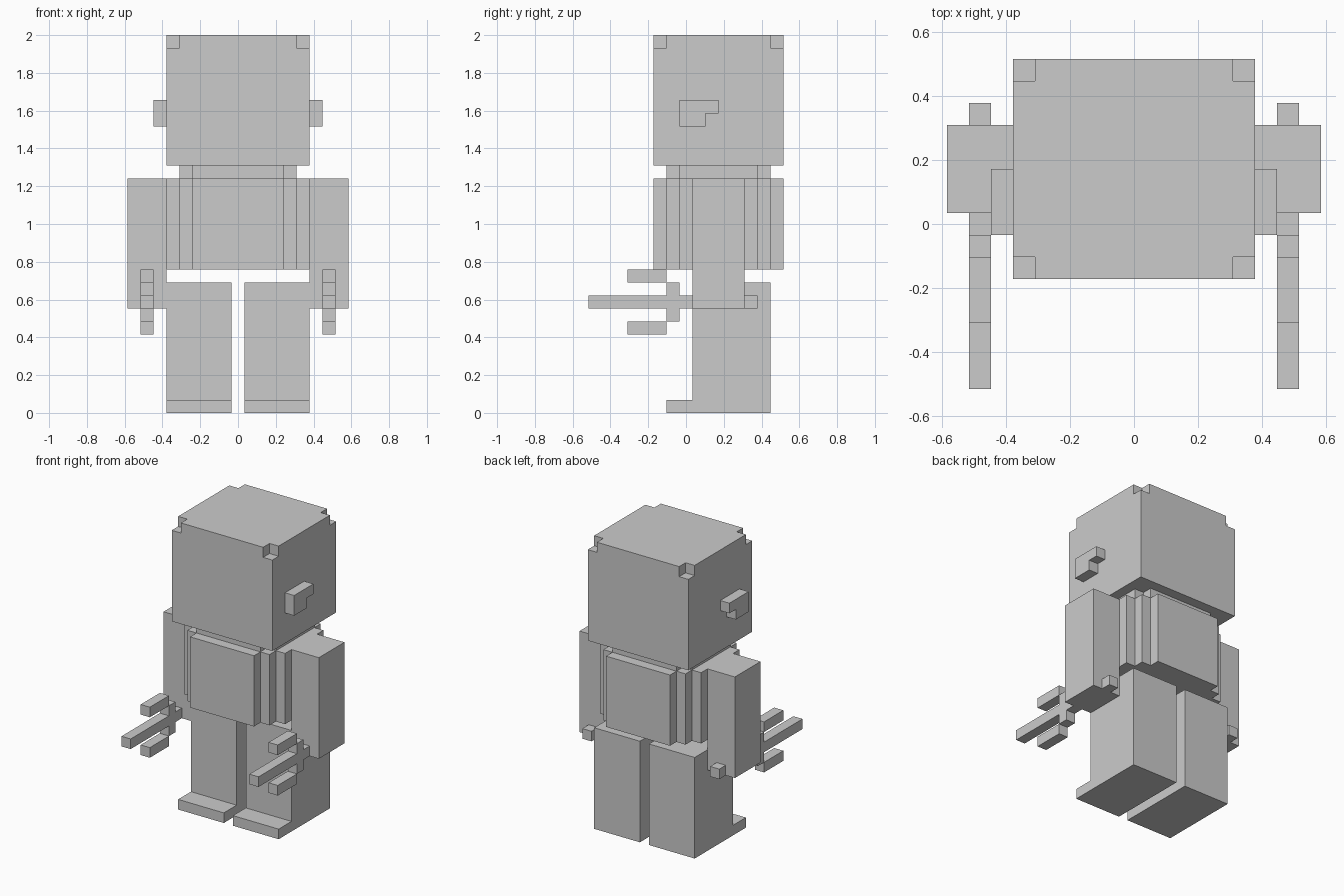
import bpy
import bmesh
from mathutils import Vector

U = 2 / 29  # one block; the figure is 29 blocks tall

cube = bpy.data.objects.get("Cube")
if cube:
    bpy.data.objects.remove(cube, do_unlink=True)

grey = bpy.data.materials.new("plain_grey")
grey.use_nodes = True
grey.diffuse_color = (0.6, 0.6, 0.6, 1)
grey.node_tree.nodes["Principled BSDF"].inputs["Base Color"].default_value = (0.6, 0.6, 0.6, 1)


def finish(name, bm):
    bmesh.ops.recalc_face_normals(bm, faces=bm.faces)
    mesh = bpy.data.meshes.new(name)
    bm.to_mesh(mesh)
    bm.free()
    mesh.materials.append(grey)
    obj = bpy.data.objects.new(name, mesh)
    bpy.context.collection.objects.link(obj)
    return obj


def box(name, x, y, z):
    """Box from (low, high) block ranges."""
    bm = bmesh.new()
    bmesh.ops.create_cube(bm, size=1)
    for v in bm.verts:
        v.co = Vector([r[c > 0] * U for r, c in zip((x, y, z), v.co)])
    return finish(name, bm)


def prism(name, points, axis, low, high):
    """Extrude an outline along x (points are y, z) or z (points are x, y)."""
    bm = bmesh.new()
    place = (lambda a, b: (low, a, b)) if axis == "x" else (lambda a, b: (a, b, low))
    face = bm.faces.new([bm.verts.new(Vector(place(a, b)) * U) for a, b in points])
    move = Vector((1, 0, 0) if axis == "x" else (0, 0, 1)) * (high - low) * U
    new = bmesh.ops.extrude_face_region(bm, geom=[face])["geom"]
    bmesh.ops.translate(bm, vec=move, verts=[g for g in new if isinstance(g, bmesh.types.BMVert)])
    return finish(name, bm)


def stepped(half_x, half_y, steps):
    """Outline of a block oval whose corners are cut in single-block steps."""
    corner = []
    for i in range(steps + 1):
        corner.append((half_x - i, half_y - steps + i))
        if i < steps:
            corner.append((half_x - i - 1, half_y - steps + i))
    back = corner + [(-x, y) for x, y in reversed(corner)]
    ring = back + [(-x, -y) for x, y in back]
    return [(x, y + 2.5) for x, y in ring]


def mirrored(obj):
    """Copy a left part to the right side."""
    name = obj.name
    obj.name = "left_" + name
    bm = bmesh.new()
    bm.from_mesh(obj.data)
    bmesh.ops.scale(bm, vec=(-1, 1, 1), verts=bm.verts)
    finish("right_" + name, bm)


# Head with its four top corners notched
prism("head", stepped(5.5, 5, 0), "z", 19, 28)
prism("head_top", stepped(5.5, 5, 1), "z", 28, 29)

# Neck and torso with stepped corners
prism("neck", stepped(4.5, 4, 1), "z", 18, 19)
prism("torso", stepped(5.5, 5, 2), "z", 11, 18)

# Ears
ear = [(-.5, 22), (1.5, 22), (1.5, 23), (2.5, 23), (2.5, 24), (-.5, 24)]
mirrored(prism("ear", ear, "x", 5.5, 6.5))

# Arms
mirrored(box("arm", (5.5, 8.5), (.5, 4.5), (8, 18)))

# Legs with feet reaching forward
leg = [(-1.5, 0), (6.5, 0), (6.5, 10), (.5, 10), (.5, 1), (-1.5, 1)]
mirrored(prism("leg", leg, "x", .5, 5.5))

# Three-pronged hand weapons
side = (6.5, 7.5)
mirrored(box("weapon_shaft", side, (-7.5, 5.5), (8, 9)))
mirrored(box("weapon_guard", side, (-1.5, -.5), (7, 10)))
mirrored(box("weapon_upper_prong", side, (-4.5, -1.5), (10, 11)))
mirrored(box("weapon_lower_prong", side, (-4.5, -1.5), (6, 7)))
